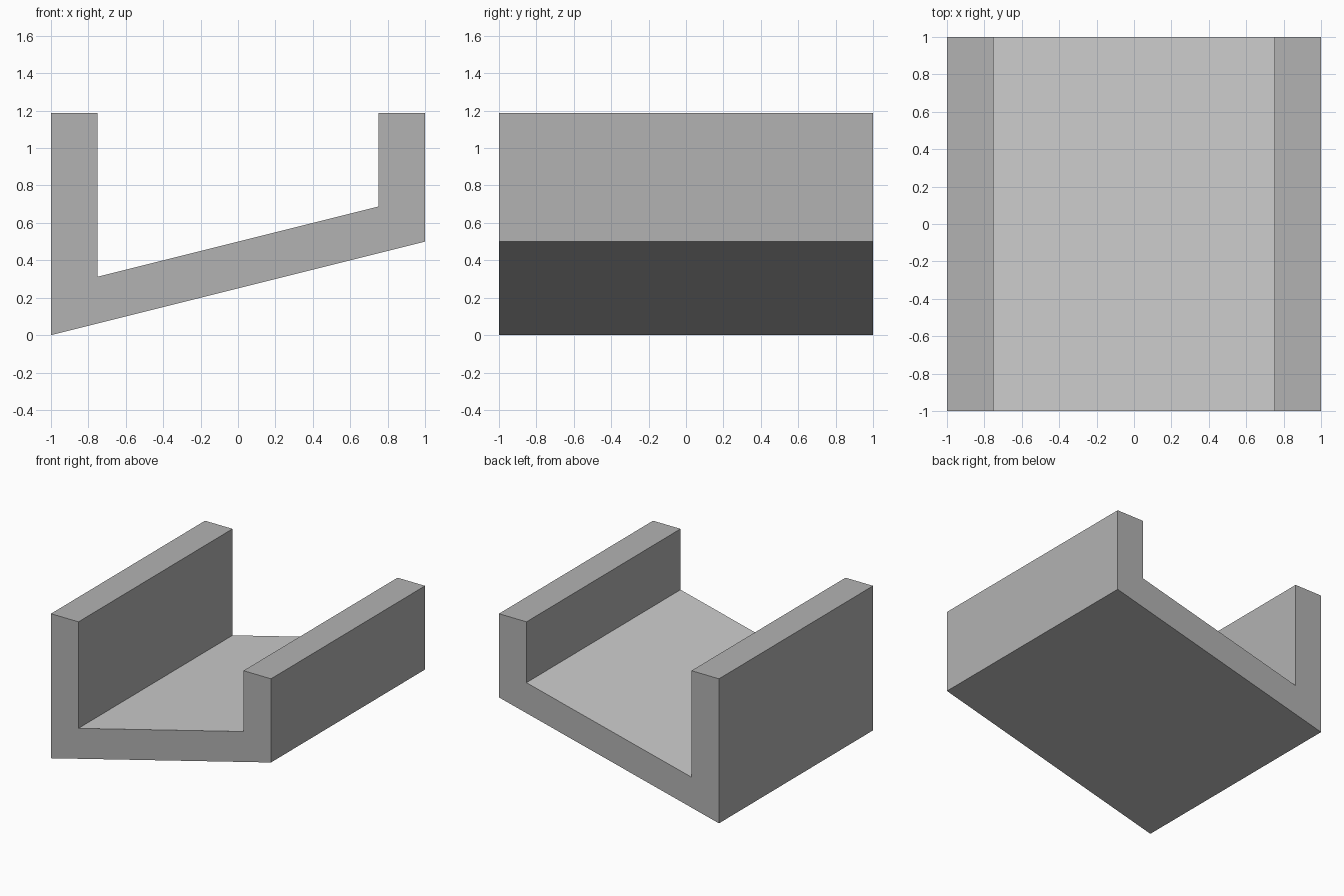
import bpy
import bmesh
from mathutils import Vector

if "Cube" in bpy.data.objects:
    bpy.data.objects.remove(bpy.data.objects["Cube"])


def grey(name, value):
    mat = bpy.data.materials.new(name)
    mat.diffuse_color = (value, value, value, 1)
    mat.use_nodes = True
    mat.node_tree.nodes["Principled BSDF"].inputs["Base Color"].default_value = mat.diffuse_color
    return mat


# Cross-section of the sloped channel: slanted floor between two upright walls
LOW, HIGH, TOP = 0.0, 0.5, 1.1875
WALL, FLOOR = 0.25, 0.25
slope = (HIGH - LOW) / 2
inner = 1 - WALL
profile = [
    (-1, LOW), (1, HIGH), (1, TOP), (inner, TOP),
    (inner, HIGH - WALL * slope + FLOOR),
    (-inner, LOW + WALL * slope + FLOOR),
    (-inner, TOP), (-1, TOP),
]

# Extrude the section from front to back
bm = bmesh.new()
section = bm.faces.new([bm.verts.new((x, -1, z)) for x, z in profile])
extruded = bmesh.ops.extrude_face_region(bm, geom=[section], use_keep_orig=True)
new_verts = [g for g in extruded["geom"] if isinstance(g, bmesh.types.BMVert)]
bmesh.ops.translate(bm, verts=new_verts, vec=Vector((0, 2, 0)))
bmesh.ops.recalc_face_normals(bm, faces=bm.faces)

# Lighter grey on the slanted floor surface only
bm.normal_update()
for face in bm.faces:
    if 0.5 < face.normal.z < 0.99:
        face.material_index = 1

mesh = bpy.data.meshes.new("sloped_channel")
bm.to_mesh(mesh)
bm.free()
mesh.materials.append(grey("dark_grey", 0.45))
mesh.materials.append(grey("light_grey", 0.8))
channel = bpy.data.objects.new("sloped_channel", mesh)
bpy.context.collection.objects.link(channel)
